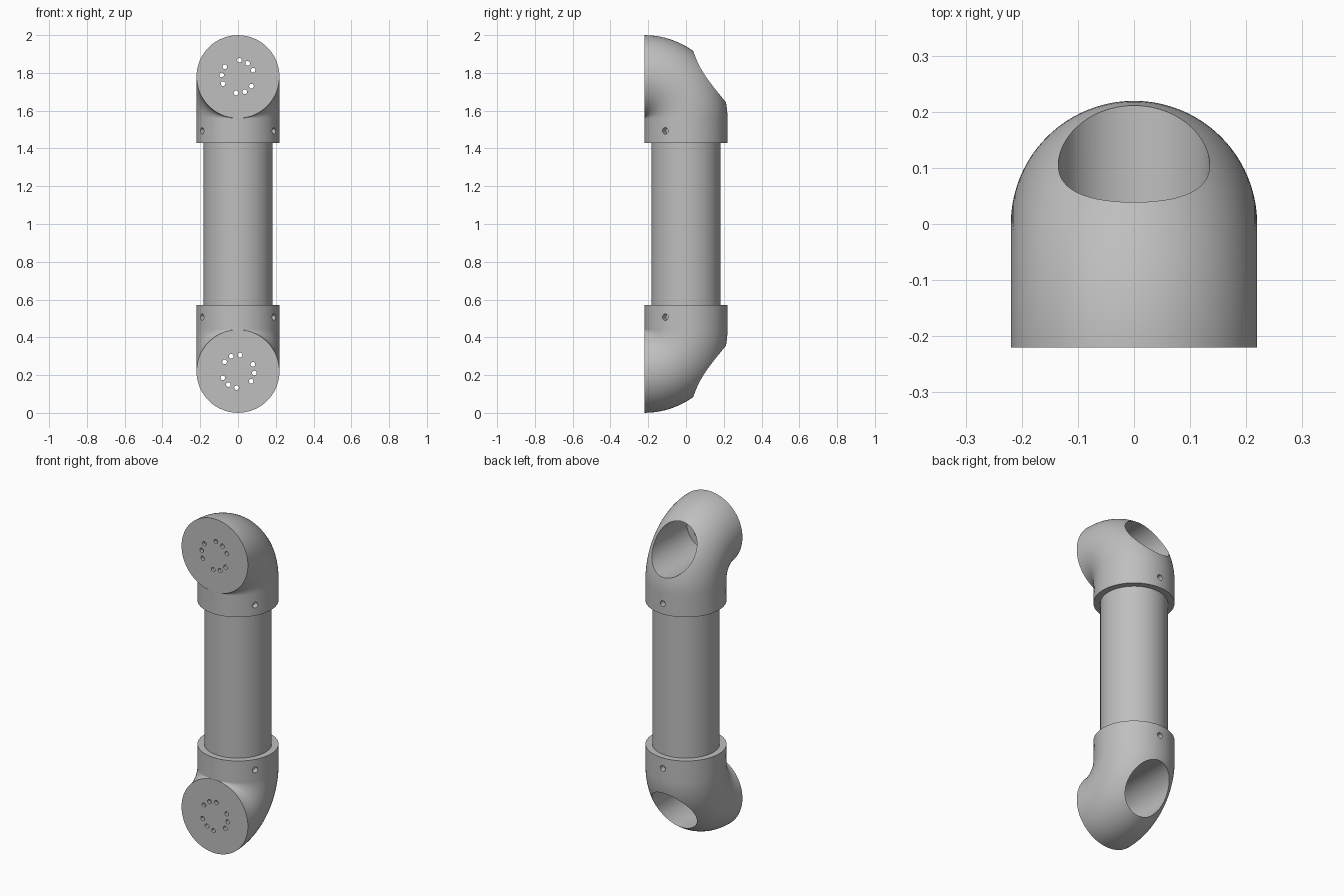
import bpy, bmesh
from math import sin, cos, pi, radians
from mathutils import Matrix, Vector

if "Cube" in bpy.data.objects:
    bpy.data.objects.remove(bpy.data.objects["Cube"])

SIDES = 96          # sides around the pipes
BEND = 0.22         # radius of the bend's centre line
PIPE = 0.2195       # outer radius of the elbows
BORE = 0.135        # radius of the access bore
DISC_Z = 1.78       # height of the upper end disc centre

grey = bpy.data.materials.new("light_grey")
grey.use_nodes = True
grey.diffuse_color = (0.52, 0.52, 0.52, 1)
grey.node_tree.nodes["Principled BSDF"].inputs["Base Color"].default_value = grey.diffuse_color


def make_object(name, bm):
    bmesh.ops.recalc_face_normals(bm, faces=bm.faces)
    mesh = bpy.data.meshes.new(name)
    bm.to_mesh(mesh)
    bm.free()
    mesh.materials.append(grey)
    obj = bpy.data.objects.new(name, mesh)
    bpy.context.collection.objects.link(obj)
    return obj


def add_cylinder(bm, start, end, radius, sides):
    start, end = Vector(start), Vector(end)
    axis = end - start
    turn = axis.to_track_quat("Z", "Y").to_matrix().to_4x4()
    bmesh.ops.create_cone(bm, cap_ends=True, segments=sides, radius1=radius, radius2=radius,
                          depth=axis.length, matrix=Matrix.Translation((start + end) / 2) @ turn)


def smooth(mesh):
    mesh.shade_smooth()
    mesh.set_sharp_from_angle(angle=radians(30))


# Elbow body: a circle swept up the socket and around a quarter bend
bm = bmesh.new()
path = [(0, 1.43, 0)]
for i in range(33):
    a = i / 32 * pi / 2
    path.append((-BEND + BEND * cos(a), DISC_Z - BEND + BEND * sin(a), a))
rings = []
for y, z, a in path:
    ring = []
    for k in range(SIDES):
        t = 2 * pi * k / SIDES
        out = PIPE * sin(t)
        ring.append(bm.verts.new((PIPE * cos(t), y + out * cos(a), z + out * sin(a))))
    rings.append(ring)
for low, high in zip(rings, rings[1:]):
    for k in range(SIDES):
        n = (k + 1) % SIDES
        bm.faces.new((low[k], low[n], high[n], high[k]))
bm.faces.new(rings[0])
bm.faces.new(rings[-1])
elbow = make_object("upper_elbow", bm)

# Access bore from the back, stopping at the thin front plate
bm = bmesh.new()
add_cylinder(bm, (0, -0.2, DISC_Z), (0, 0.4, DISC_Z), BORE, SIDES)
bore_cutter = make_object("bore_cutter", bm)

# Screw holes in the front plate and pin holes around the socket
bm = bmesh.new()
for group in range(3):
    for step in (-1, 0, 1):
        a = radians(54 + 120 * group + 31 * step)
        x, z = 0.087 * cos(a), DISC_Z + 0.087 * sin(a)
        add_cylinder(bm, (x, -0.3, z), (x, -0.15, z), 0.0125, 20)
    a = radians(90 + 120 * group)
    add_cylinder(bm, (0.185 * cos(a), 0.185 * sin(a), 1.493),
                 (0.3 * cos(a), 0.3 * sin(a), 1.493), 0.017, 24)
hole_cutter = make_object("hole_cutter", bm)

# Cut the elbow and keep the finished mesh
for cutter in (bore_cutter, hole_cutter):
    cutter.hide_render = True
    cut = elbow.modifiers.new(cutter.name, "BOOLEAN")
    cut.operation = "DIFFERENCE"
    cut.solver = "EXACT"
    cut.object = cutter
depsgraph = bpy.context.evaluated_depsgraph_get()
finished = bpy.data.meshes.new_from_object(elbow.evaluated_get(depsgraph))
elbow.modifiers.clear()
elbow.data = finished
for cutter in (bore_cutter, hole_cutter):
    bpy.data.objects.remove(cutter)
smooth(finished)

# Lower elbow: the same part turned half way round the front axis
lower = bpy.data.objects.new("lower_elbow", finished)
lower.location.z = 2
lower.rotation_euler.y = pi
bpy.context.collection.objects.link(lower)

# Straight tube held between the two sockets
bm = bmesh.new()
add_cylinder(bm, (0, 0, 0.46), (0, 0, 1.54), 0.183, SIDES)
smooth(make_object("straight_tube", bm).data)
